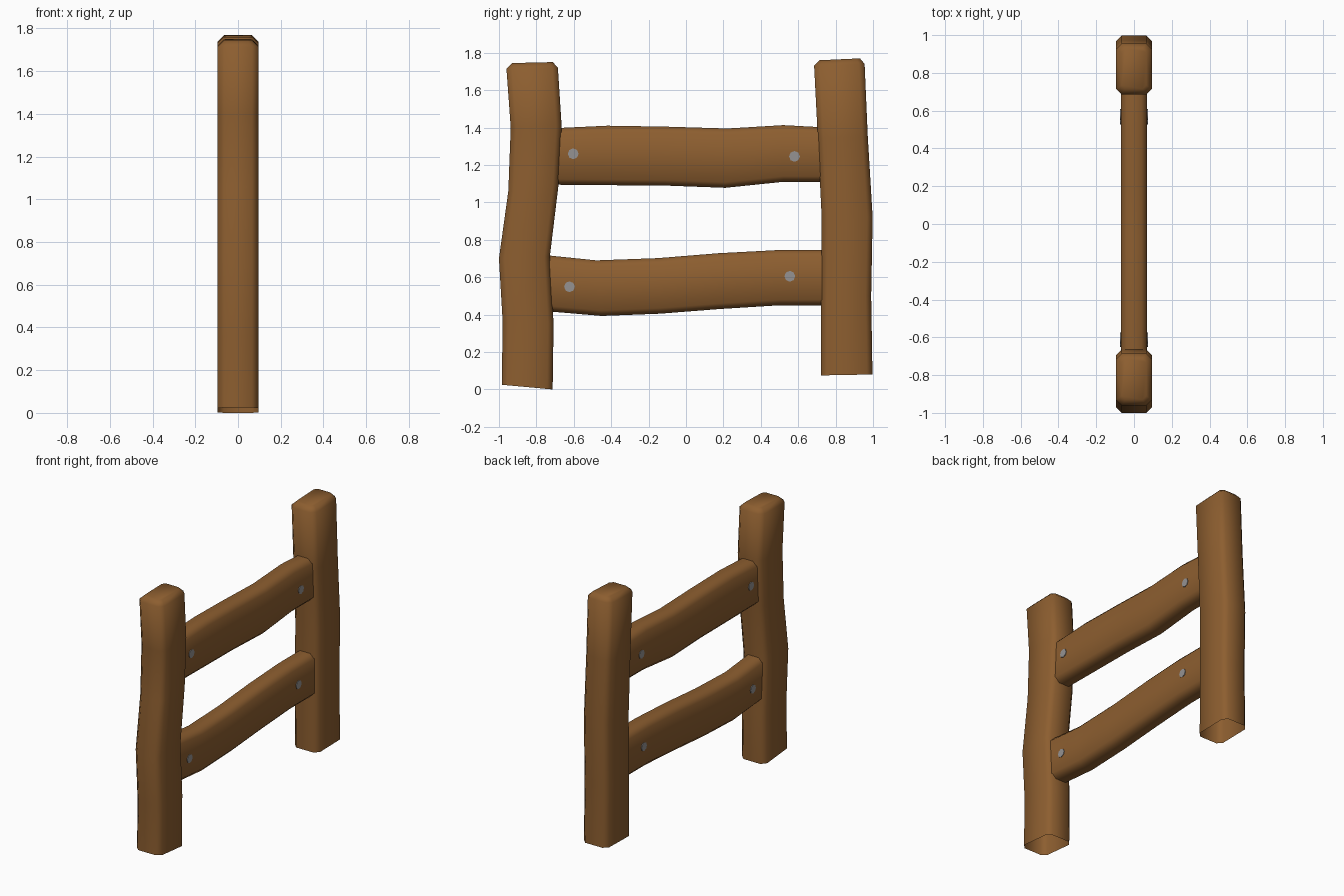
import bpy, bmesh, math
from mathutils import Vector, Matrix

if "Cube" in bpy.data.objects:
    bpy.data.objects.remove(bpy.data.objects["Cube"])


def material(name, rgb):
    m = bpy.data.materials.new(name)
    m.diffuse_color = (*rgb, 1)
    m.use_nodes = True
    m.node_tree.nodes["Principled BSDF"].inputs["Base Color"].default_value = m.diffuse_color
    return m


WOOD = material("brown wood", (0.265, 0.112, 0.029))
STEEL = material("grey nail", (0.30, 0.29, 0.29))


def finish(bm, name, mat):
    bmesh.ops.recalc_face_normals(bm, faces=bm.faces)
    me = bpy.data.meshes.new(name)
    bm.to_mesh(me)
    bm.free()
    me.materials.append(mat)
    ob = bpy.data.objects.new(name, me)
    bpy.context.collection.objects.link(ob)
    bpy.ops.object.select_all(action='DESELECT')
    ob.select_set(True)
    bpy.context.view_layer.objects.active = ob
    bpy.ops.object.shade_smooth_by_angle(angle=math.radians(50))
    return ob


def beam(name, stations, half, chamfer, top=None):
    """Loft a chamfered rectangle through (y, z, y, z) edge pairs."""
    bm = bmesh.new()

    def ring(st, h, c):
        a, b = Vector((0, st[0], st[1])), Vector((0, st[2], st[3]))
        length = (b - a).length
        u = (b - a).normalized()
        section = [(c - h, 0), (h - c, 0), (h, c), (h, length - c),
                   (h - c, length), (c - h, length), (-h, length - c), (-h, c)]
        return [bm.verts.new(a + u * s + Vector((x, 0, 0))) for x, s in section]

    rings = [ring(st, half, chamfer) for st in stations]
    if top:
        rings.append(ring(top, half - 0.03, 0.02))
        bm.faces.new(rings[-1])
    for r, q in zip(rings, rings[1:]):
        for i in range(8):
            j = (i + 1) % 8
            bm.faces.new((r[i], r[j], q[j], q[i]))
    return finish(bm, name, WOOD)


# Two crooked posts, open underneath, with bevelled tops
beam("left_post", [(-0.985, 0.025, -0.713, 0.0), (-0.98, 0.36, -0.708, 0.35),
                   (-1.0, 0.70, -0.728, 0.71), (-0.95, 1.06, -0.682, 1.09),
                   (-0.937, 1.40, -0.665, 1.41), (-0.96, 1.715, -0.685, 1.72)],
     0.095, 0.03, top=(-0.93, 1.745, -0.712, 1.75))
beam("right_post", [(0.722, 0.075, 0.997, 0.08), (0.723, 0.50, 0.99, 0.50),
                    (0.725, 0.93, 0.998, 0.92), (0.705, 1.34, 0.972, 1.35),
                    (0.685, 1.73, 0.955, 1.74)],
     0.095, 0.03, top=(0.715, 1.76, 0.93, 1.77))

# Two wavy rails whose ends are sunk into the posts
beam("upper_rail", [(-0.74, 1.095, -0.74, 1.395), (-0.42, 1.092, -0.42, 1.41),
                    (-0.11, 1.09, -0.11, 1.405), (0.21, 1.078, 0.22, 1.395),
                    (0.52, 1.11, 0.52, 1.413), (0.76, 1.11, 0.76, 1.40)],
     0.069, 0.03)
beam("lower_rail", [(-0.79, 0.422, -0.79, 0.722), (-0.45, 0.393, -0.48, 0.69),
                    (-0.14, 0.405, -0.15, 0.702), (0.18, 0.43, 0.17, 0.728),
                    (0.50, 0.45, 0.49, 0.745), (0.77, 0.45, 0.77, 0.745)],
     0.069, 0.03)

# Flat nail heads on both sides of the rails
bm = bmesh.new()
for y, z in [(-0.603, 1.26), (0.58, 1.246), (-0.623, 0.549), (0.555, 0.605)]:
    for side in (-1, 1):
        bmesh.ops.create_cone(
            bm, cap_ends=True, segments=8, radius1=0.029, radius2=0.029, depth=0.006,
            matrix=Matrix.Translation((side * 0.070, y, z)) @ Matrix.Rotation(math.pi / 2, 4, 'Y'))
finish(bm, "nails", STEEL)
